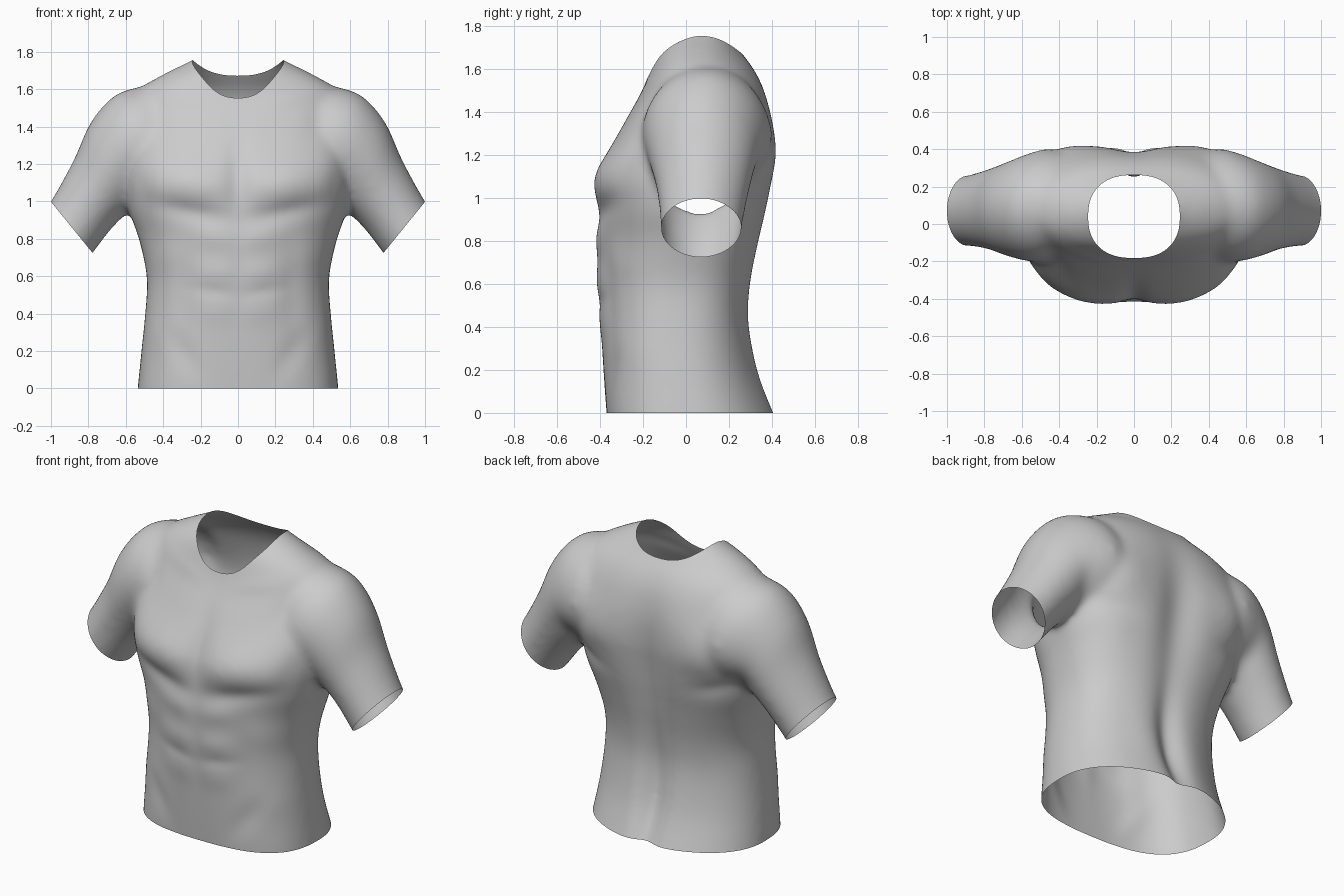
import bpy, bmesh, math
from mathutils import Vector

if "Cube" in bpy.data.objects:
    bpy.data.objects.remove(bpy.data.objects["Cube"])

SEGMENTS, STEPS = 64, 5


def spow(v, p):
    return math.copysign(abs(v) ** p, v)


def spline(rows):
    """Smoothly interpolate rows of section parameters."""
    out = []
    for i in range(len(rows) - 1):
        quad = [rows[max(0, i - 1)], rows[i], rows[i + 1], rows[min(len(rows) - 1, i + 2)]]
        for s in range(STEPS):
            t = s / STEPS
            out.append([b + t / 2 * (c - a + t * (2 * a - 5 * b + 4 * c - d + t * (3 * (b - c) + d - a)))
                        for a, b, c, d in zip(*quad)])
    return out + [list(rows[-1])]


def loft(bm, sections):
    """Closed tube through superellipse sections (centre, axis, axis, front and back power)."""
    rings = []
    for centre, u, v, front, back in sections:
        ring = []
        for k in range(SEGMENTS):
            a = 2 * math.pi * k / SEGMENTS
            p = 2 / (back if math.sin(a) > 0 else front)
            ring.append(bm.verts.new(centre + u * spow(math.cos(a), p) + v * spow(math.sin(a), p)))
        rings.append(ring)
    for r, s in zip(rings, rings[1:]):
        for k in range(SEGMENTS):
            j = (k + 1) % SEGMENTS
            bm.faces.new((r[k], r[j], s[j], s[k]))
    bm.faces.new(rings[0])
    bm.faces.new(rings[-1])


# Torso sections: height, half width, front y, back y, front and back squareness
TORSO = [
    (-0.1, 0.545, -0.36, 0.46, 2.9, 2.1), (0.0, 0.537, -0.37, 0.415, 2.8, 2.1),
    (0.2, 0.517, -0.385, 0.335, 2.45, 2.25), (0.42, 0.495, -0.40, 0.292, 2.25, 2.5),
    (0.6, 0.488, -0.413, 0.305, 2.2, 2.6), (0.8, 0.53, -0.415, 0.35, 2.2, 2.6),
    (0.94, 0.578, -0.41, 0.383, 2.4, 2.65), (1.08, 0.595, -0.405, 0.408, 2.85, 2.8),
    (1.2, 0.60, -0.37, 0.42, 2.8, 3.0), (1.35, 0.60, -0.29, 0.41, 2.5, 2.8),
    (1.5, 0.585, -0.205, 0.372, 2.4, 2.4), (1.6, 0.53, -0.165, 0.322, 2.2, 2.2),
    (1.68, 0.40, -0.13, 0.26, 2.1, 2.0), (1.755, 0.25, -0.07, 0.205, 2, 2),
    (1.82, 0.14, 0.0, 0.15, 2, 2),
]
# Sleeve sections: top x, top z, bottom x, bottom z, front y, back y
SLEEVE = [
    (0.40, 1.62, 0.30, 1.10, -0.17, 0.35), (0.54, 1.61, 0.38, 1.03, -0.20, 0.385),
    (0.67, 1.56, 0.46, 0.99, -0.20, 0.37), (0.79, 1.42, 0.56, 0.96, -0.17, 0.33),
    (0.88, 1.22, 0.67, 0.86, -0.135, 0.293), (1.002, 1.0, 0.777, 0.722, -0.118, 0.26),
    (1.09, 0.88, 0.865, 0.605, -0.118, 0.255),
]

bm = bmesh.new()
loft(bm, [(Vector((0, (f + b) / 2, z)), Vector((w, 0, 0)), Vector((0, (b - f) / 2, 0)), m, n)
          for z, w, f, b, m, n in spline(TORSO)])
for side in (-1, 1):
    loft(bm, [(Vector((side * (tx + bx) / 2, (f + b) / 2, (tz + bz) / 2)),
               Vector((side * (tx - bx) / 2, 0, (tz - bz) / 2)),
               Vector((0, (b - f) / 2, 0)), 1.95, 1.9)
              for tx, tz, bx, bz, f, b in spline(SLEEVE)])
bmesh.ops.recalc_face_normals(bm, faces=bm.faces)
mesh = bpy.data.meshes.new("muscle_shirt")
bm.to_mesh(mesh)
bm.free()
shirt = bpy.data.objects.new("muscle_shirt", mesh)
bpy.context.collection.objects.link(shirt)

# Fuse the parts into one skin and soften the joins
fuse = shirt.modifiers.new("fuse", 'REMESH')
fuse.mode, fuse.voxel_size = 'VOXEL', 0.016
soften = shirt.modifiers.new("soften", 'SMOOTH')
soften.factor, soften.iterations = 0.5, 24
graph = bpy.context.evaluated_depsgraph_get()
skin = bpy.data.meshes.new_from_object(shirt.evaluated_get(graph))
shirt.modifiers.clear()
shirt.data = skin
skin.name = "muscle_shirt"

# Muscle relief: x, z, radius across, radius along, tilt in degrees, height
FRONT = [
    (0.23, 1.09, 0.20, 0.11, 10, 0.030),     # chest
    (0.25, 0.945, 0.20, 0.05, 12, -0.016),   # crease under chest
    (0.0, 1.14, 0.06, 0.20, 0, -0.024),      # breastbone
    (0.0, 0.60, 0.05, 0.28, 0, -0.005),      # midline
    (0.13, 0.81, 0.12, 0.06, 10, 0.009),     # abdomen
    (0.12, 0.62, 0.11, 0.06, 8, 0.008),
    (0.12, 0.42, 0.11, 0.07, 5, 0.006),
    (0.14, 0.52, 0.12, 0.03, 8, -0.006),
    (0.29, 0.52, 0.06, 0.22, 0, -0.008),     # flank groove
    (0.38, 0.70, 0.10, 0.08, -25, 0.006),    # ribs
    (0.30, 0.20, 0.06, 0.16, -35, -0.010),   # groin line
    (0.42, 0.30, 0.09, 0.10, 0, 0.008),      # hip
    (0.54, 1.10, 0.06, 0.12, -10, -0.014),   # front of armpit
    (0.24, 1.53, 0.14, 0.04, 12, 0.005),     # collarbone
    (0.44, 1.45, 0.06, 0.12, -25, -0.008),
]
BACK = [
    (0.0, 0.22, 0.07, 0.38, 0, -0.050),      # spine
    (0.0, 1.05, 0.13, 0.40, 0, -0.046),
    (0.17, 0.32, 0.09, 0.30, 0, 0.008),      # lower back
    (0.40, 1.22, 0.15, 0.16, 0, 0.026),      # shoulder blade
    (0.43, 1.02, 0.12, 0.045, 15, -0.010),
    (0.40, 0.86, 0.10, 0.13, 0, 0.006),      # side of back
    (0.58, 1.08, 0.06, 0.10, -15, -0.014),   # back of armpit
]


def relief(x, z, bumps):
    total = 0
    for cx, cz, rx, rz, tilt, height in bumps:
        c, s = math.cos(math.radians(tilt)), math.sin(math.radians(tilt))
        dx, dz = x - cx, z - cz
        q = ((dx * c + dz * s) / rx) ** 2 + ((dz * c - dx * s) / rz) ** 2
        if q < 9:
            total += height * math.exp(-q)
    return total


bm = bmesh.new()
bm.from_mesh(skin)
bm.normal_update()
moves = [(v, v.normal * abs(v.normal.y) * relief(abs(v.co.x), v.co.z, FRONT if v.normal.y < 0 else BACK))
         for v in bm.verts]
for v, move in moves:
    v.co += move
for _ in range(4):
    bmesh.ops.smooth_vert(bm, verts=bm.verts, factor=0.5, use_axis_x=True, use_axis_y=True, use_axis_z=True)


def cut(point, normal, keep):
    """Open the skin at a plane, touching only the faces chosen by keep."""
    faces = [f for f in bm.faces if keep(f.calc_center_median())]
    geom = set(faces)
    for f in faces:
        geom.update(f.verts)
        geom.update(f.edges)
    bmesh.ops.bisect_plane(bm, geom=list(geom), plane_co=point, plane_no=normal, clear_outer=True)


# Hem and sleeve openings
cut((0, 0, 0), (0, 0, -1), lambda c: c.z < 0.3)
for side in (-1, 1):
    cut((side * 0.89, 0, 0.863), (side * 0.775, 0, -0.63), lambda c: c.x * side > 0.66)


# Neck opening: rounded oval seen from above, sliced cleanly through the edges
def oval(co):
    return (abs(co.x / 0.245) ** 2.4 + abs((co.y - 0.04) / 0.222) ** 2.4) ** (1 / 2.4) - 1


rim = []
for e in [e for e in bm.edges if e.verts[0].co.z > 1.4]:
    a, b = oval(e.verts[0].co), oval(e.verts[1].co)
    if a * b < 0:
        rim.append(bmesh.utils.edge_split(e, e.verts[0], a / (a - b))[1])
bmesh.ops.connect_verts(bm, verts=rim)
edge_verts = set(rim)
bmesh.ops.delete(bm, geom=[v for v in bm.verts if v.co.z > 1.4 and v not in edge_verts and oval(v.co) < 0],
                 context='VERTS')
for f in bm.faces:
    f.smooth = True
bm.to_mesh(skin)
bm.free()

# Plain grey cloth
cloth = bpy.data.materials.new("grey_cloth")
cloth.use_nodes = True
colour = (0.6, 0.6, 0.6, 1)
cloth.diffuse_color = colour
cloth.node_tree.nodes["Principled BSDF"].inputs["Base Color"].default_value = colour
skin.materials.clear()
skin.materials.append(cloth)
